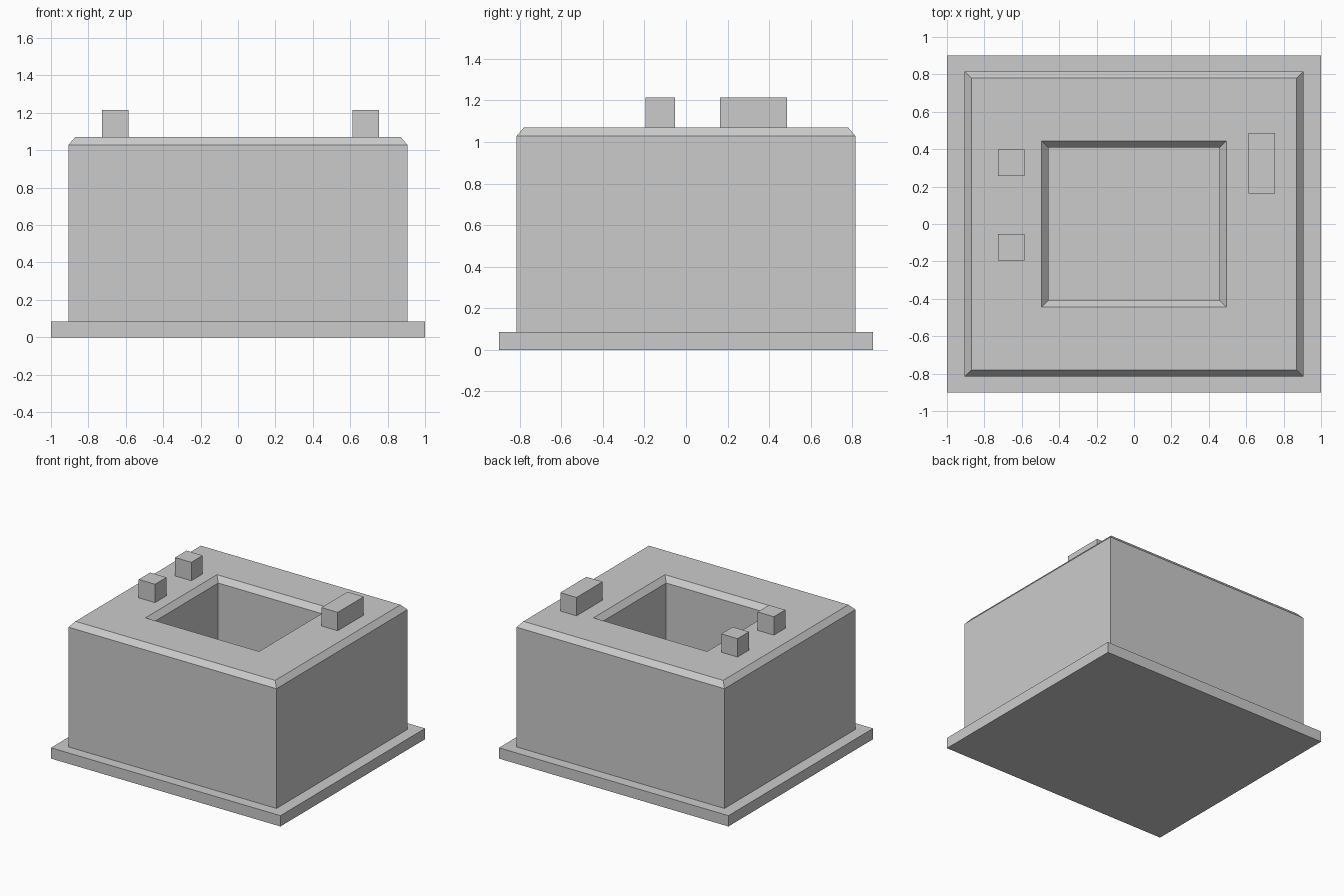
import bpy, bmesh

if "Cube" in bpy.data.objects:
    bpy.data.objects.remove(bpy.data.objects["Cube"])


def finish(name, bm):
    bmesh.ops.recalc_face_normals(bm, faces=bm.faces)
    mesh = bpy.data.meshes.new(name)
    bm.to_mesh(mesh)
    bm.free()
    obj = bpy.data.objects.new(name, mesh)
    bpy.context.collection.objects.link(obj)
    return obj


def box(name, x, y, sx, sy, z0, z1):
    bm = bmesh.new()
    bmesh.ops.create_cube(bm, size=1)
    for v in bm.verts:
        v.co = (x + v.co.x * sx, y + v.co.y * sy, (z0 + z1) / 2 + v.co.z * (z1 - z0))
    return finish(name, bm)


def rect_frame(name, profile):
    """Closed hollow frame: each profile entry is (half x, half y, z)."""
    bm = bmesh.new()
    rings = [[bm.verts.new((sx * hx, sy * hy, z))
              for sx, sy in ((-1, -1), (1, -1), (1, 1), (-1, 1))]
             for hx, hy, z in profile]
    for a, b in zip(rings, rings[1:] + rings[:1]):
        for i in range(4):
            j = (i + 1) % 4
            bm.faces.new((a[i], a[j], b[j], b[i]))
    return finish(name, bm)


PLATE, TOP, PEG = 0.085, 1.07, 1.215
BEVEL_Z = 1.028

# Base plate, also the floor of the well
box("base_plate", 0, 0, 2, 1.8, 0, PLATE)

# Hollow body with chamfered outer and inner top rims
rect_frame("body_walls", [
    (0.907, 0.816, PLATE),
    (0.907, 0.816, BEVEL_Z),
    (0.87, 0.78, TOP),
    (0.495, 0.445, TOP),
    (0.458, 0.408, BEVEL_Z),
    (0.458, 0.408, PLATE),
])

# Two small pegs on the left, one longer block on the right
for name, x, y, length in (("front_left_peg", -0.657, -0.125, 0.142),
                           ("back_left_peg", -0.657, 0.327, 0.142),
                           ("right_block", 0.684, 0.325, 0.324)):
    box(name, x, y, 0.142, length, TOP, PEG)
